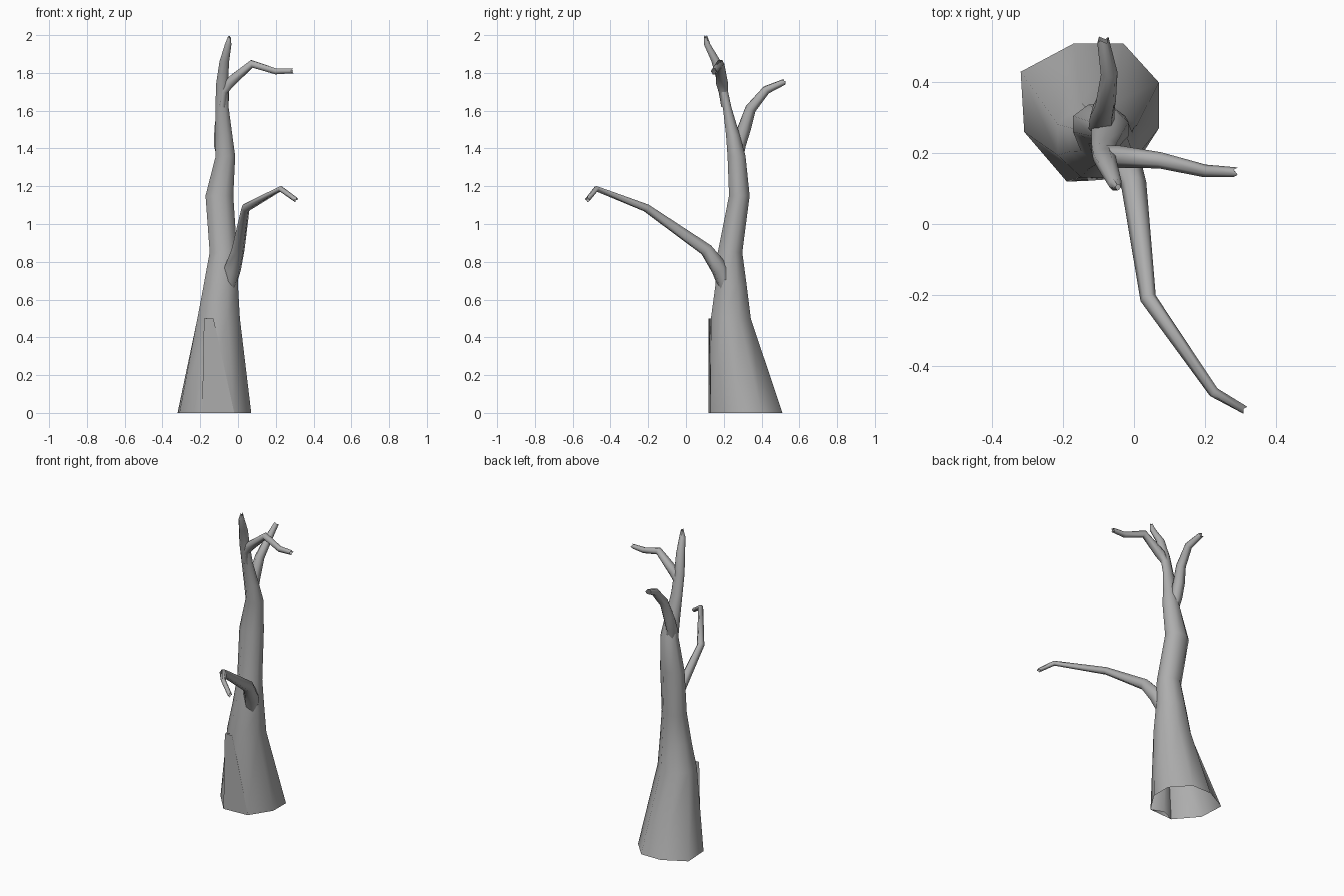
import bpy, math
from mathutils import Vector

if "Cube" in bpy.data.objects:
    bpy.data.objects.remove(bpy.data.objects["Cube"])

bark = bpy.data.materials.new("bark_grey")
bark.diffuse_color = (0.42, 0.42, 0.42, 1)
bark.use_nodes = True
bark.node_tree.nodes["Principled BSDF"].inputs["Base Color"].default_value = bark.diffuse_color


def skin(name, rings):
    """Bridge equal-sized rings of points into an open tube."""
    n = len(rings[0])
    verts = [p for r in rings for p in r]
    faces = [(k * n + i, k * n + (i + 1) % n, (k + 1) * n + (i + 1) % n, (k + 1) * n + i)
             for k in range(len(rings) - 1) for i in range(n)]
    me = bpy.data.meshes.new(name)
    me.from_pydata(verts, [], faces)
    me.materials.append(bark)
    ob = bpy.data.objects.new(name, me)
    bpy.context.collection.objects.link(ob)
    return ob


def level_ring(z, x0, x1, y0, y1, n=8):
    """Horizontal ring filling the given x and y extents."""
    s = 0.5 / math.cos(math.pi / n)
    return [Vector(((x0 + x1) / 2 + (x1 - x0) * s * math.cos((i + .5) * math.tau / n),
                    (y0 + y1) / 2 + (y1 - y0) * s * math.sin((i + .5) * math.tau / n), z))
            for i in range(n)]


def branch(name, path, n=6):
    """Tapered tube along (x, y, z, radius) points with a broken, jagged end."""
    pts = [Vector(p[:3]) for p in path]
    rings = []
    side = Vector((1, 0.3, 0)) if abs(pts[-1].y - pts[0].y) > abs(pts[-1].x - pts[0].x) \
        else Vector((0, 1, 0))
    for k, p in enumerate(pts):
        a = (p - pts[k - 1]).normalized() if k else Vector()
        b = (pts[k + 1] - p).normalized() if k + 1 < len(pts) else Vector()
        t = (a + b).normalized()
        u = (side - t * side.dot(t)).normalized()
        v = t.cross(u)
        r = path[k][3]
        jag = 0.006 if k == len(pts) - 1 else 0
        rings.append([p + (u * math.cos(i * math.tau / n) + v * math.sin(i * math.tau / n)) * r
                      + t * jag * (-1) ** i for i in range(n)])
    return skin(name, rings)


# Trunk: uneven octagonal foot, then rings narrowing to the crown
foot = [(.07, .40), (-.03, .51), (-.17, .51), (-.32, .43),
        (-.31, .26), (-.19, .12), (-.02, .13), (.07, .27)]
levels = [(0.50, -.215, .01, .132, .343), (0.67, -.183, .0, .155, .322),
          (0.85, -.15, -.005, .168, .298), (1.15, -.172, -.025, .228, .337),
          (1.36, -.118, -.015, .22, .315), (1.47, -.12, -.03, .212, .285),
          (1.62, -.12, -.05, .195, .24), (1.75, -.115, -.053, .165, .212),
          (1.86, -.098, -.047, .135, .185), (1.95, -.07, -.035, .095, .13)]
tip = [Vector((-.045 + .006 * math.cos(a), .104 + .008 * math.sin(a), 1.99 + .008 * (-1) ** i))
       for i, a in enumerate((j + .5) * math.tau / 8 for j in range(8))]
trunk = skin("trunk", [[Vector((x, y, 0)) for x, y in foot]]
             + [level_ring(*l) for l in levels] + [tip])

# Low front branch, its root buried in the trunk
branch("front_branch", [(-.06, .225, .62, .035), (-.03, .182, .76, .048), (.0, .108, .863, .036),
                        (.04, -.21, 1.085, .023), (.225, -.475, 1.187, .015),
                        (.307, -.522, 1.128, .013)])

# Upper back branch
branch("back_branch", [(-.07, .265, 1.30, .03), (-.092, .28, 1.42, .038), (-.09, .31, 1.51, .036),
                       (-.08, .342, 1.61, .030), (-.07, .425, 1.71, .024),
                       (-.088, .52, 1.752, .017)])

# Upper right branch
branch("right_branch", [(-.085, .205, 1.62, .018), (-.078, .198, 1.70, .025),
                        (-.045, .19, 1.748, .032), (.073, .18, 1.848, .023),
                        (.20, .15, 1.808, .018), (.287, .146, 1.81, .014)])

# Shallow bark ridge on the front of the foot, rising to a small ledge
skin("bark_ridge", [[Vector((-.19, .12, 0)), Vector((-.02, .13, 0)), Vector((-.1, .16, 0))],
                    [Vector((-.18, .12, .5)), Vector((-.13, .122, .5)), Vector((-.14, .145, .5))]])

# Smooth bark, sharp creases kept
bpy.ops.object.select_all(action='SELECT')
bpy.context.view_layer.objects.active = trunk
bpy.ops.object.shade_smooth_by_angle(angle=math.radians(75))
